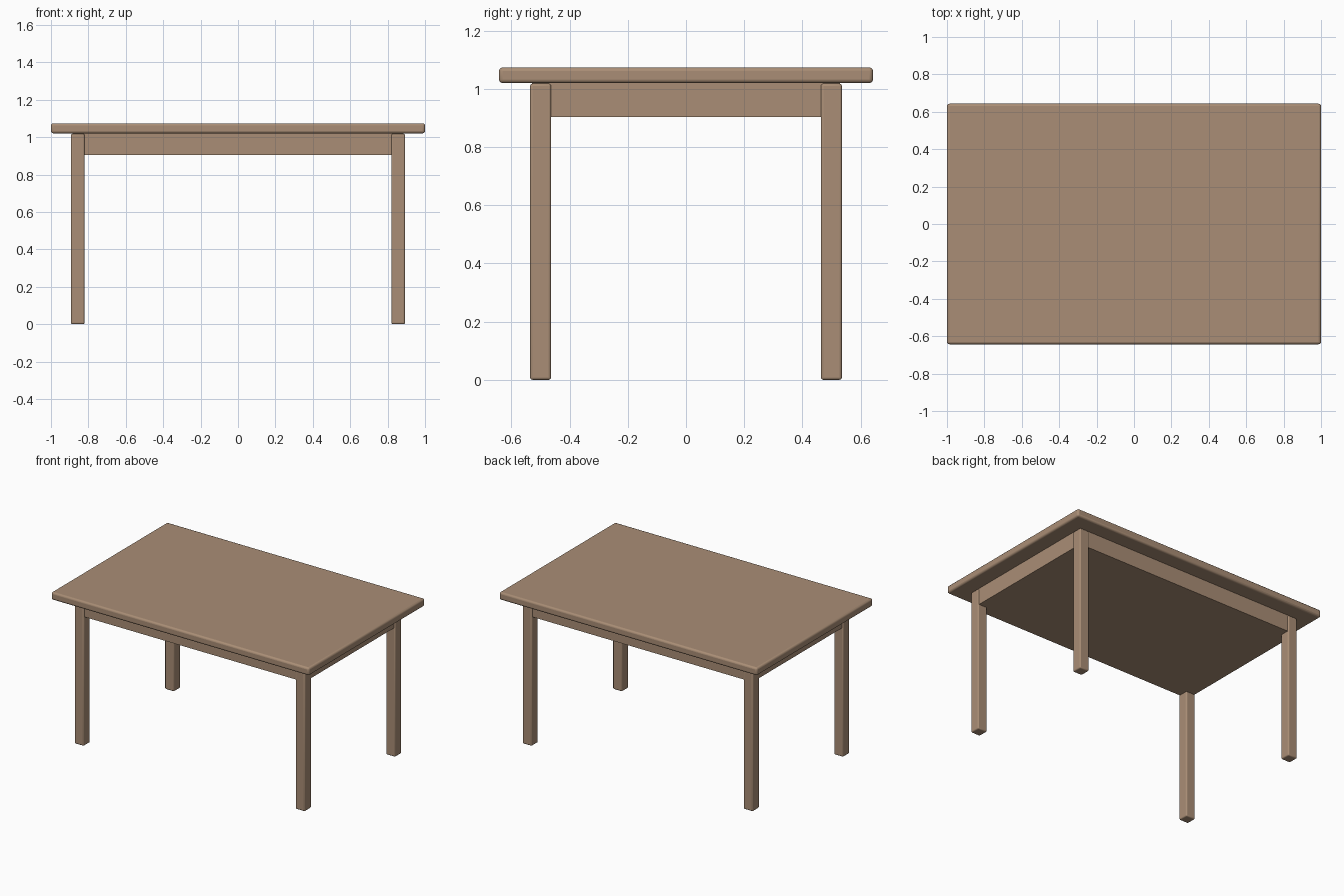
import bpy

if "Cube" in bpy.data.objects:
    bpy.data.objects.remove(bpy.data.objects["Cube"])

wood = bpy.data.materials.new("wood")
wood.diffuse_color = (0.40, 0.27, 0.18, 1)
wood.use_nodes = True
wood.node_tree.nodes["Principled BSDF"].inputs["Base Color"].default_value = wood.diffuse_color


def box(name, lo, hi, bevel=0.0):
    """Axis-aligned box between two corners, with optional rounded edges."""
    bpy.ops.mesh.primitive_cube_add(size=1, location=[(a + b) / 2 for a, b in zip(lo, hi)])
    ob = bpy.context.object
    ob.name = name
    ob.scale = [b - a for a, b in zip(lo, hi)]
    bpy.ops.object.transform_apply(location=False, rotation=False, scale=True)
    ob.data.materials.append(wood)
    if bevel:
        m = ob.modifiers.new("rounded_edges", 'BEVEL')
        m.width = bevel
        m.segments = 3
        bpy.ops.object.shade_smooth_by_angle()
    return ob


# Table top
box("table_top", (-1, -0.643, 1.02), (1, 0.643, 1.074), 0.013)

# Closed apron block under the top, just inside the outer leg faces
box("apron", (-0.886, -0.529, 0.904), (0.886, 0.529, 1.022))

# Four square legs
LEG_X, LEG_Y, HALF = 0.857, 0.5, 0.036
for sx, side in ((-1, "left"), (1, "right")):
    for sy, end in ((-1, "front"), (1, "back")):
        x, y = sx * LEG_X, sy * LEG_Y
        box(f"{end}_{side}_leg", (x - HALF, y - HALF, 0), (x + HALF, y + HALF, 1.018), 0.008)
